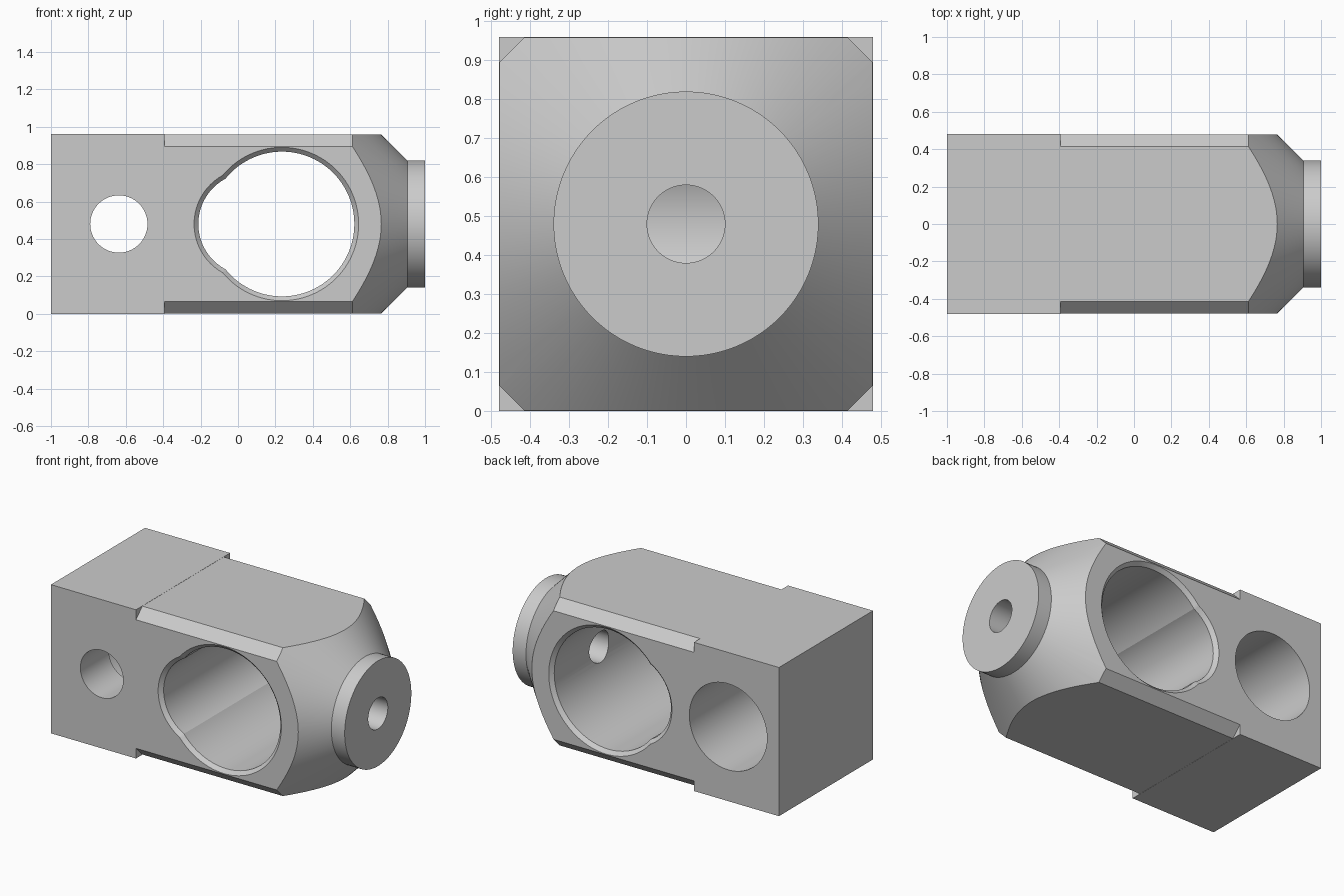
import bpy
import bmesh
import math
from mathutils import Vector

if "Cube" in bpy.data.objects:
    bpy.data.objects.remove(bpy.data.objects["Cube"], do_unlink=True)

MID = 0.48   # height of the centre axis
HALF = 0.48  # half the block's width and height

steel = bpy.data.materials.new("light grey steel")
steel.use_nodes = True
steel.diffuse_color = (0.6, 0.6, 0.6, 1)
steel.node_tree.nodes["Principled BSDF"].inputs["Base Color"].default_value = (0.6, 0.6, 0.6, 1)


def loft(name, rings):
    """Solid through a row of rings with equal point counts."""
    bm = bmesh.new()
    loops = [[bm.verts.new(p) for p in ring] for ring in rings]
    n = len(loops[0])
    for a, b in zip(loops, loops[1:]):
        for i in range(n):
            j = (i + 1) % n
            bm.faces.new((a[i], a[j], b[j], b[i]))
    bm.faces.new(loops[0])
    bm.faces.new(loops[-1])
    bmesh.ops.recalc_face_normals(bm, faces=bm.faces)
    mesh = bpy.data.meshes.new(name)
    bm.to_mesh(mesh)
    bm.free()
    mesh.materials.append(steel)
    obj = bpy.data.objects.new(name, mesh)
    bpy.context.collection.objects.link(obj)
    return obj


def turned(name, profile, axis, centre, sides=96):
    """Turned solid from (distance, radius) pairs along the x or y axis."""
    rings = []
    for t, r in profile:
        ring = []
        for i in range(sides):
            a = 2 * math.pi * i / sides
            u, v = r * math.cos(a), r * math.sin(a)
            offset = (t, u, v) if axis == "x" else (u, t, v)
            ring.append(Vector(centre) + Vector(offset))
        rings.append(ring)
    return loft(name, rings)


def prism(name, x0, x1, half, chamfer=0):
    """Square bar along x, with optional chamfered long edges."""
    k = half - chamfer
    if chamfer:
        outline = [(half, -k), (half, k), (k, half), (-k, half),
                   (-half, k), (-half, -k), (-k, -half), (k, -half)]
    else:
        outline = [(k, -k), (k, k), (-k, k), (-k, -k)]
    return loft(name, [[(x, y, MID + z) for y, z in outline] for x in (x0, x1)])


def combine(target, tool, operation):
    mod = target.modifiers.new(operation.lower(), "BOOLEAN")
    mod.operation = operation
    mod.solver = "EXACT"
    mod.object = tool
    bpy.context.view_layer.objects.active = target
    bpy.ops.object.modifier_apply(modifier=mod.name)
    bpy.data.objects.remove(tool, do_unlink=True)


# Chamfered body, turned down to a cone and collar at the nose
body = prism("tool_head_body", -0.6, 1.1, 0.479, 0.064)
nose = turned("nose_envelope", [(-0.8, 0.8), (0.445, 0.8), (0.905, 0.34), (1.0, 0.34)],
              "x", (0, 0, MID))
combine(body, nose, "INTERSECT")

# Square rear block
combine(body, prism("rear_block", -1.0, -0.393, HALF), "UNION")

# Two-lobed main bore with chamfered rims
for x, r in ((0.235, 0.387), (0.063, 0.275)):
    rim = [(-0.52, r + 0.064), (-0.456, r), (0.456, r), (0.52, r + 0.064)]
    combine(body, turned("main_bore", rim, "y", (x, 0, MID)), "DIFFERENCE")

# Rear cross hole, counterbored from the back
cross = [(-0.6, 0.153), (-0.19, 0.153), (-0.19, 0.278), (0.6, 0.278)]
combine(body, turned("cross_hole", cross, "y", (-0.637, 0, MID)), "DIFFERENCE")

# Axial hole through the collar into the main bore
combine(body, turned("axial_hole", [(0.4, 0.1), (1.1, 0.1)], "x", (0, 0, MID)), "DIFFERENCE")

# Smooth round walls, crisp machined edges
bpy.ops.object.select_all(action="DESELECT")
body.select_set(True)
bpy.context.view_layer.objects.active = body
bpy.ops.object.shade_smooth_by_angle(angle=math.radians(20))
